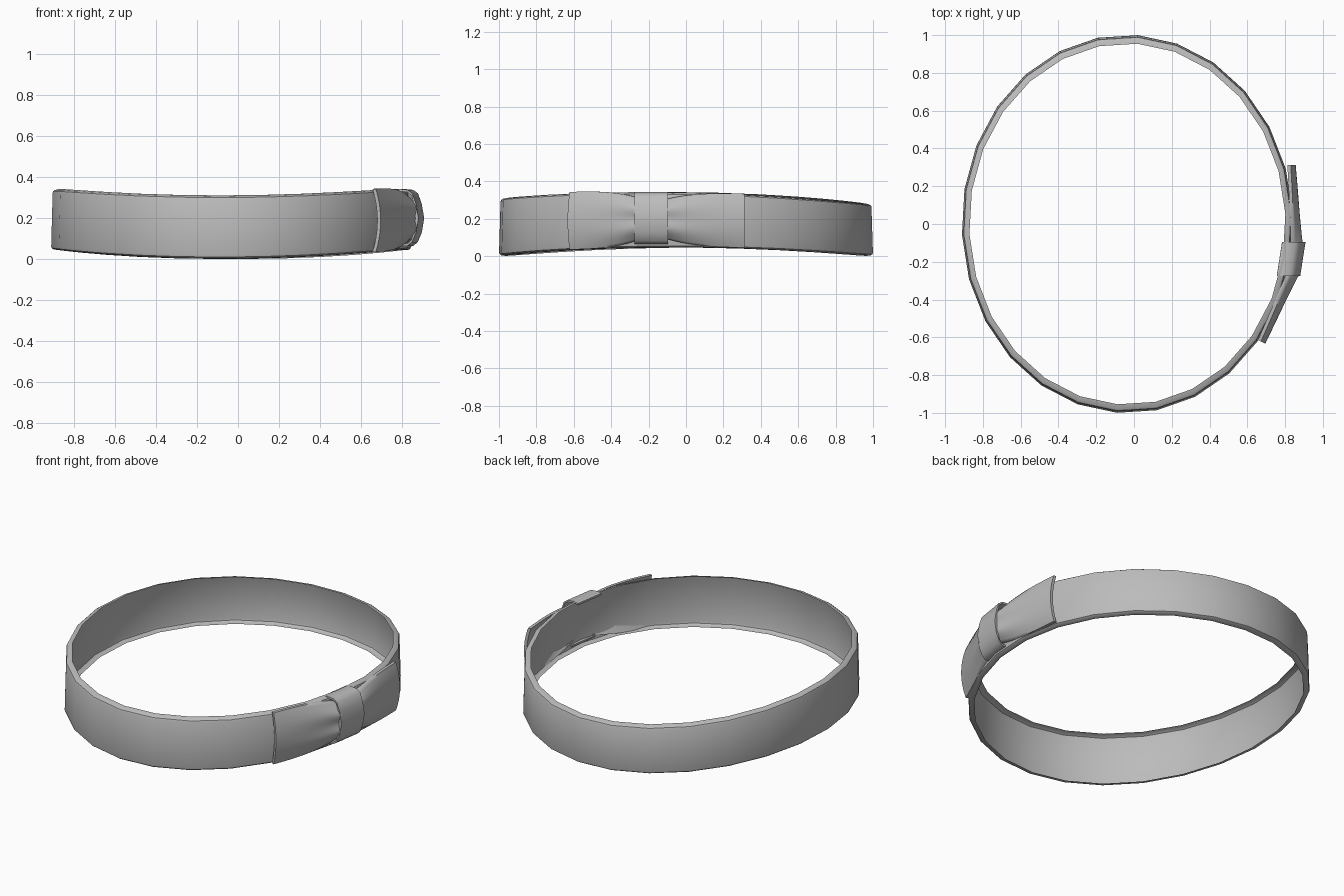
import bpy, math
from math import sin, cos, pi

cube = bpy.data.objects.get("Cube")
if cube:
    bpy.data.objects.remove(cube, do_unlink=True)

felt = bpy.data.materials.new("grey_fabric")
felt.use_nodes = True
GREY = (0.5, 0.5, 0.5, 1)
felt.diffuse_color = GREY
felt.node_tree.nodes["Principled BSDF"].inputs["Base Color"].default_value = GREY


def loft(name, rings, angle, ring_path=False):
    """Skin cross-sections: an open sheet around a ring path, else a capped solid."""
    n, m = len(rings), len(rings[0])
    spans, edges = (n, m - 1) if ring_path else (n - 1, m)
    faces = [(i * m + j, i * m + (j + 1) % m,
              (i + 1) % n * m + (j + 1) % m, (i + 1) % n * m + j)
             for i in range(spans) for j in range(edges)]
    if not ring_path:
        faces += [tuple(range(m)), tuple(range((n - 1) * m, n * m))]
    mesh = bpy.data.meshes.new(name)
    mesh.from_pydata([p for r in rings for p in r], [], faces)
    mesh.materials.append(felt)
    obj = bpy.data.objects.new(name, mesh)
    bpy.context.collection.objects.link(obj)
    bpy.ops.object.select_all(action='DESELECT')
    obj.select_set(True)
    bpy.context.view_layer.objects.active = obj
    bpy.ops.object.mode_set(mode='EDIT')
    bpy.ops.mesh.select_all(action='SELECT')
    bpy.ops.mesh.normals_make_consistent(inside=False)
    bpy.ops.object.mode_set(mode='OBJECT')
    bpy.ops.object.shade_smooth_by_angle(angle=math.radians(angle))


# Band: skewed oval sheet with saddle-shaped edges and lips rolled inward
SIDES = 26
# (inset from the outer face, height fraction)
SECTION = [(0.034, 0), (0.012, 0.008), (0.003, 0.03), (0, 0.06),
           (0, 0.94), (0.003, 0.965), (0.012, 0.985), (0.034, 1)]
rings = []
for i in range(SIDES):
    t = 2 * pi * i / SIDES
    c, s = cos(t), sin(t)
    low = 0.002 + 0.045 * s * s
    high = 0.297 - 0.015 * c + 0.045 * s * s
    ring = []
    for inset, f in SECTION:
        k = 1 - inset / 0.93 - 0.009 * f
        ring.append((-0.035 + k * (0.055 * c - 0.876 * s),
                     k * (1.0 * c + 0.065 * s),
                     low + (high - low) * f))
    rings.append(ring)
loft("hat_band", rings, 32, ring_path=True)


# Bow loops: thin curved cloth, squeezed and creased beside the knot
def bow_loop(name, tip, root, normal, tip_half, steps=14, across=24):
    rings = []
    for i in range(steps + 1):
        u = i / steps
        gather = u ** 3
        half = tip_half - 0.045 * gather
        mid_z = 0.19 + 0.01 * u
        x = tip[0] + (root[0] - tip[0]) * u
        y = tip[1] + (root[1] - tip[1]) * u
        outer, inner = [], []
        for j in range(across + 1):
            v = 2 * j / across - 1
            lift = (0.026 + 0.014 * u) * (1 - abs(v) ** (2 + u))
            lift -= 0.006 * gather * cos(2 * pi * v)
            z = mid_z + half * v
            for side, d in ((outer, lift), (inner, lift - 0.018)):
                side.append((x + normal[0] * d, y + normal[1] * d, z))
        rings.append(outer + inner[::-1])
    loft(name, rings, 60)


bow_loop("front_bow_loop", (0.672, -0.622), (0.836, -0.25), (0.9, -0.43), 0.154)
bow_loop("back_bow_loop", (0.83, 0.312), (0.854, -0.13), (1, 0.05), 0.144)

# Knot: bulging strap over the middle of the bow, hooked over the top rim
KNOT = [(0.77, 0.337), (0.80, 0.343), (0.84, 0.339), (0.864, 0.322), (0.882, 0.27),
        (0.894, 0.2), (0.882, 0.13), (0.862, 0.083), (0.84, 0.066), (0.81, 0.064)]
strap = KNOT + [(x - 0.015 * sin(pi * (z - 0.06) / 0.28), 0.2 + (z - 0.2) * 0.92)
                for x, z in reversed(KNOT)]
loft("bow_knot", [[(x + 0.014 * s, -0.186 + 0.09 * s, z) for x, z in strap]
                  for s in (-1, 0, 1)], 45)
